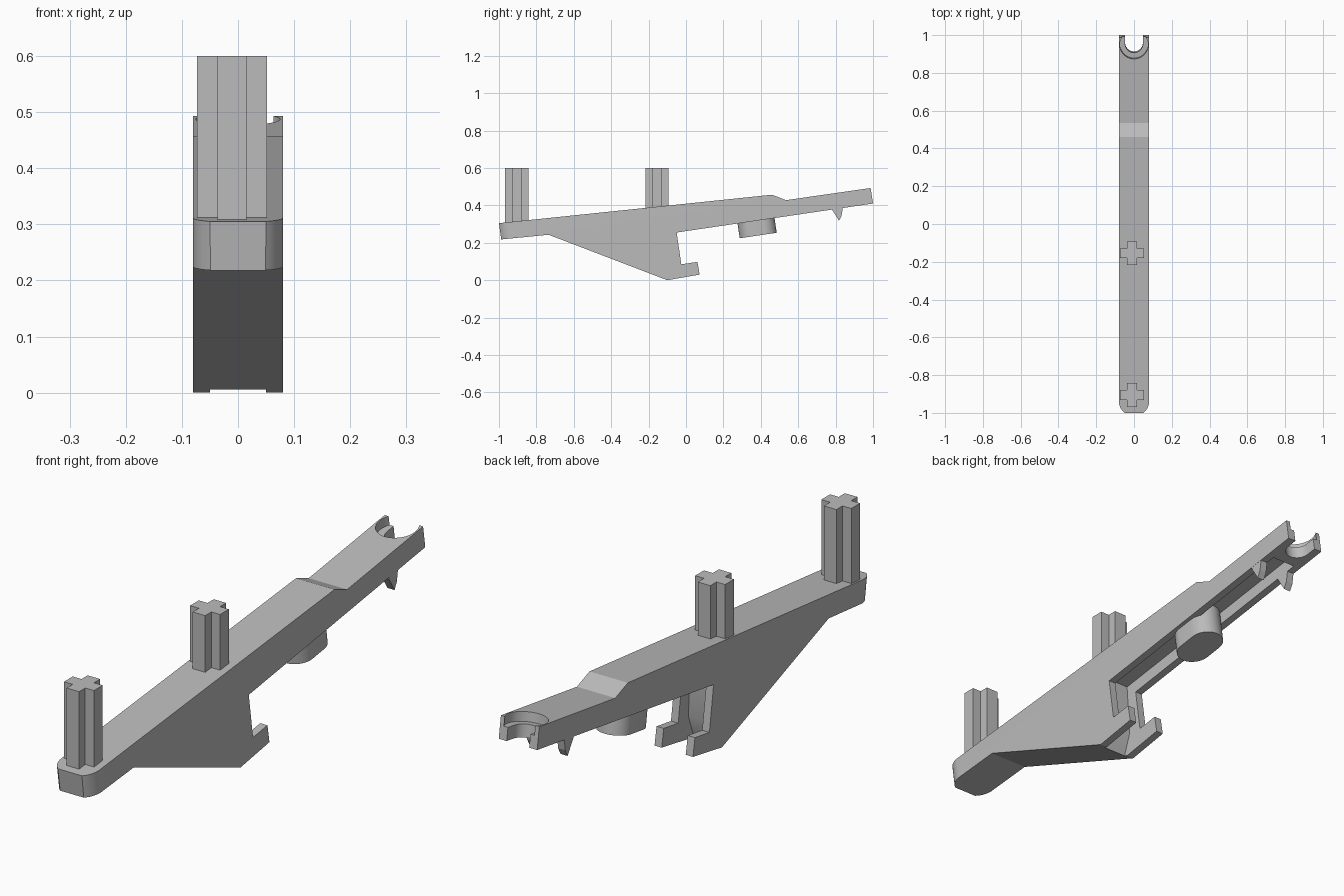
import bpy, bmesh, math
from mathutils import Matrix, Vector

default = bpy.data.objects.get("Cube")
if default:
    bpy.data.objects.remove(default, do_unlink=True)

TILT = 0.147      # slope of the arm, in radians
HALF = 0.08       # half the arm width

grey = bpy.data.materials.new("plain_grey")
grey.use_nodes = True
grey.diffuse_color = (0.5, 0.5, 0.5, 1)
grey.node_tree.nodes["Principled BSDF"].inputs["Base Color"].default_value = (0.5, 0.5, 0.5, 1)


def prism(name, points, low, high, axis="Z", matrix=None):
    """Extrude a 2D outline along Z (points are x, y) or X (points are y, z)."""
    place = (lambda p, d: (p[0], p[1], d)) if axis == "Z" else (lambda p, d: (d, p[0], p[1]))
    bm = bmesh.new()
    face = bm.faces.new([bm.verts.new(place(p, low)) for p in points])
    grown = bmesh.ops.extrude_face_region(bm, geom=[face])
    shift = Vector(place((0, 0), high - low))
    bmesh.ops.translate(bm, vec=shift,
                        verts=[v for v in grown["geom"] if isinstance(v, bmesh.types.BMVert)])
    bmesh.ops.recalc_face_normals(bm, faces=bm.faces)
    if matrix:
        bm.transform(matrix)
    mesh = bpy.data.meshes.new(name)
    bm.to_mesh(mesh)
    bm.free()
    mesh.materials.append(grey)
    obj = bpy.data.objects.new(name, mesh)
    bpy.context.collection.objects.link(obj)
    return obj


def tilted(y, z):
    return Matrix.Translation((0, y, z)) @ Matrix.Rotation(TILT, 4, "X")


def stadium(radius, back, front, steps=24):
    """Outline with round ends centred at y = back and y = front."""
    arc = [math.pi * i / steps for i in range(steps + 1)]
    return ([(radius * math.cos(a), back + radius * math.sin(a)) for a in arc]
            + [(-radius * math.cos(a), front - radius * math.sin(a)) for a in arc])


def carve(target, tool, operation="DIFFERENCE"):
    tool.hide_render = True
    mod = target.modifiers.new("carve", "BOOLEAN")
    mod.operation, mod.solver, mod.object = operation, "EXACT", tool
    bpy.context.view_layer.objects.active = target
    bpy.ops.object.modifier_apply(modifier=mod.name)
    bpy.data.objects.remove(tool, do_unlink=True)


def smooth(obj):
    bpy.ops.object.select_all(action="DESELECT")
    obj.select_set(True)
    bpy.context.view_layer.objects.active = obj
    bpy.ops.object.shade_smooth_by_angle(angle=math.radians(25))


# Arm with fin and hook, as one side profile
arm = prism("arm", [(-1.0, 0.305), (0.46, 0.457), (0.535, 0.428), (0.987, 0.493),
                    (1.0, 0.41), (-0.05, 0.255), (-0.025, 0.085), (0.061, 0.098),
                    (0.073, 0.03), (-0.10, 0.0), (-0.735, 0.243), (-0.988, 0.218)],
            -HALF, HALF, "X")

# Rounded front end
carve(arm, prism("round_end", stadium(HALF + 0.0002, 2.5, -0.916), -1.5, 1.5,
                 matrix=tilted(0, 0.26) @ Matrix.Translation((0, -0.004, 0))), "INTERSECT")

# Channel under the arm, down the fin and between the hook prongs
carve(arm, prism("channel", [(-0.10, 0.298), (0.87, 0.441), (0.88, 0.34), (0.12, 0.23),
                             (0.12, -0.05), (-0.135, -0.05), (-0.085, 0.09)],
                 -0.05, 0.05, "X"))

# Open fork with a shallow round seat
seat = tilted(0.948, 0.487)
carve(arm, prism("fork_slot", stadium(0.047, 0.2, 0), -0.2, 0.2, matrix=seat))
carve(arm, prism("fork_seat", stadium(0.075, 0, 0), -0.035, 0.1, matrix=seat))
smooth(arm)

# Cross-shaped posts
w, t = 0.0625, 0.026
cross = [(-t, -w), (t, -w), (t, -t), (w, -t), (w, t), (t, t),
         (t, w), (-t, w), (-t, t), (-w, t), (-w, -t), (-t, -t)]
for name, y, base in (("front_post", -0.905, 0.29), ("middle_post", -0.155, 0.37)):
    prism(name, cross, base, 0.6, matrix=Matrix.Translation((-0.0105, y, 0)))

# Oblong peg below the arm
smooth(prism("peg", stadium(0.065, 0.035, -0.035), 0, 0.13, matrix=tilted(0.386, 0.239)))

# Pair of snap teeth on the channel walls
for name, side in (("left_tooth", 1), ("right_tooth", -1)):
    prism(name, [(0.782, 0.39), (0.784, 0.372), (0.818, 0.318), (0.832, 0.345), (0.84, 0.40)],
          *sorted((side * 0.05, side * 0.0795)), "X")
